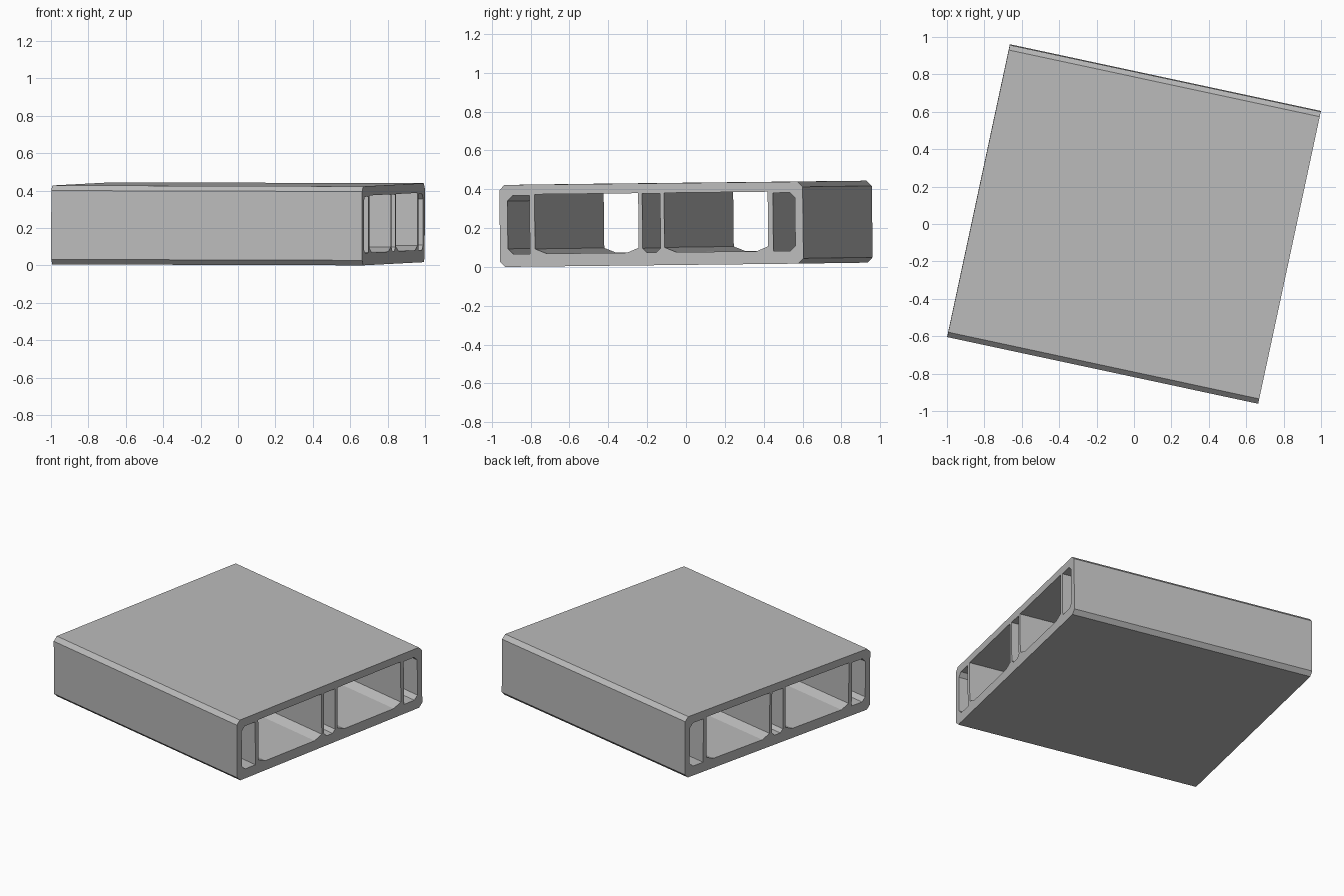
import bpy, bmesh, math
from mathutils import Matrix, Vector

if "Cube" in bpy.data.objects:
    bpy.data.objects.remove(bpy.data.objects["Cube"])

L, W, H = 1.70, 1.597, 0.422      # length along channels, width, height
LOW, TOP = 0.066, 0.366           # channel floor and ceiling


def rect(v0, v1, z0, z1, bl=(0, 0), br=(0, 0), tr=(0, 0), tl=(0, 0)):
    """Rectangle whose corners are cut by (width, height) chamfers."""
    pts = []
    for c, ch, sv, sz, flip in (((v0, z0), bl, 1, 1, False), ((v1, z0), br, -1, 1, True),
                                ((v1, z1), tr, -1, -1, False), ((v0, z1), tl, 1, -1, True)):
        if ch[0] == 0:
            pts.append(c)
            continue
        a, b = (c[0], c[1] + sz * ch[1]), (c[0] + sv * ch[0], c[1])
        pts += [b, a] if flip else [a, b]
    return pts


c, s, w = (0.027, 0.027), (0.022, 0.022), (0.062, 0.025)
loops = [rect(-W / 2, W / 2, 0, H, c, c, c, c),                  # outer shell
         rect(-0.757, -0.641, LOW, TOP, bl=c, tl=c),             # edge channels
         rect(0.641, 0.757, LOW, TOP, br=c, tr=c),
         rect(-0.614, -0.068, LOW, TOP + 0.006, bl=w, br=w),     # wide channels
         rect(0.068, 0.614, LOW, TOP + 0.006, bl=w, br=w),
         rect(-0.047, 0.047, LOW, TOP + 0.004, bl=s, br=s)]      # centre channel

# hollow profile, filled and extruded along its length
bm = bmesh.new()
edges = []
for loop in loops:
    vs = [bm.verts.new((-L / 2, v, z)) for v, z in loop]
    edges += [bm.edges.new((vs[i], vs[i - 1])) for i in range(len(vs))]
bmesh.ops.triangle_fill(bm, edges=edges, use_beauty=True, use_dissolve=False)
ext = bmesh.ops.extrude_face_region(bm, geom=bm.faces[:], use_keep_orig=True)
bmesh.ops.translate(bm, vec=Vector((L, 0, 0)),
                    verts=[g for g in ext["geom"] if isinstance(g, bmesh.types.BMVert)])
bmesh.ops.recalc_face_normals(bm, faces=bm.faces[:])

# slight turn and tilt, resting on its lowest corner
bm.transform(Matrix.Rotation(math.radians(-12.1), 4, 'Z')
             @ Matrix.Rotation(0.003, 4, 'Y') @ Matrix.Rotation(0.011, 4, 'X'))
lo = [min(v.co[i] for v in bm.verts) for i in range(3)]
hi = [max(v.co[i] for v in bm.verts) for i in range(3)]
bmesh.ops.translate(bm, verts=bm.verts[:],
                    vec=Vector((-(lo[0] + hi[0]) / 2, -(lo[1] + hi[1]) / 2, -lo[2])))

me = bpy.data.meshes.new("hollow_panel")
bm.to_mesh(me)
bm.free()
panel = bpy.data.objects.new("hollow_panel", me)
bpy.context.collection.objects.link(panel)

grey = bpy.data.materials.new("plain grey")
grey.diffuse_color = (0.5, 0.5, 0.5, 1)
grey.use_nodes = True
grey.node_tree.nodes["Principled BSDF"].inputs["Base Color"].default_value = grey.diffuse_color
me.materials.append(grey)
